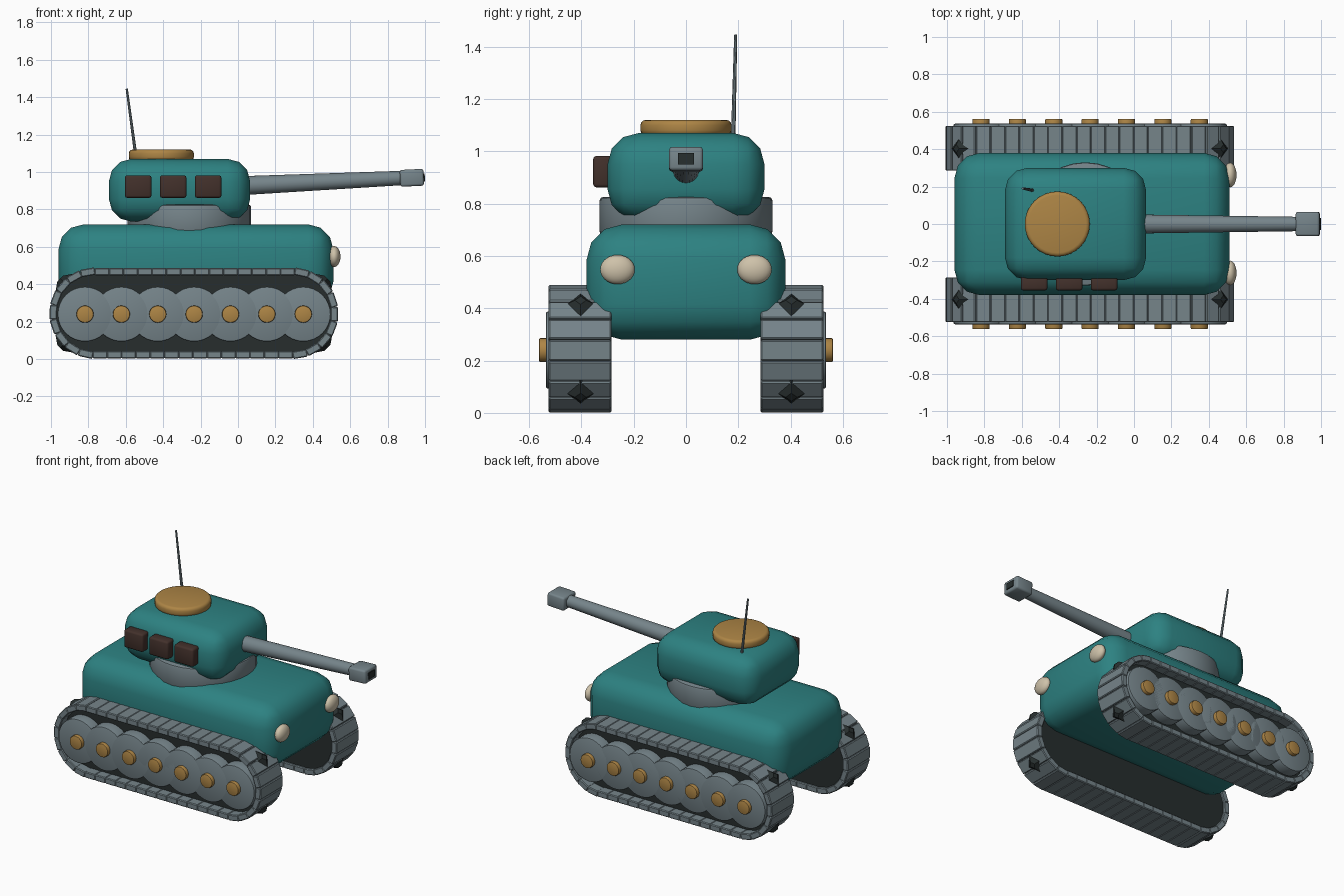
import bpy, bmesh, math
from mathutils import Vector, Matrix

if "Cube" in bpy.data.objects:
    bpy.data.objects.remove(bpy.data.objects["Cube"])


def material(name, r, g, b):
    m = bpy.data.materials.new(name)
    m.diffuse_color = (r, g, b, 1)
    m.use_nodes = True
    m.node_tree.nodes["Principled BSDF"].inputs["Base Color"].default_value = m.diffuse_color
    return m


TEAL = material("teal paint", 0.026, 0.222, 0.222)
STEEL = material("grey steel", 0.18, 0.232, 0.255)
DARK = material("dark iron", 0.02, 0.027, 0.027)
GOLD = material("brass", 0.42, 0.235, 0.06)
BROWN = material("brown armour", 0.055, 0.03, 0.024)
CREAM = material("cream glass", 0.62, 0.54, 0.40)


def finish(bm, name, mat, angle=50):
    bmesh.ops.recalc_face_normals(bm, faces=bm.faces)
    me = bpy.data.meshes.new(name)
    bm.to_mesh(me)
    bm.free()
    me.materials.append(mat)
    ob = bpy.data.objects.new(name, me)
    bpy.context.collection.objects.link(ob)
    if angle:
        bpy.ops.object.select_all(action='DESELECT')
        ob.select_set(True)
        bpy.context.view_layer.objects.active = ob
        bpy.ops.object.shade_smooth_by_angle(angle=math.radians(angle))
    return ob


def box(name, mat, lo, hi, bevel=0.0, segs=2, tilt=0.0, angle=50):
    lo, hi = Vector(lo), Vector(hi)
    bm = bmesh.new()
    bmesh.ops.create_cube(bm, size=1)
    bmesh.ops.scale(bm, vec=hi - lo, verts=bm.verts)
    if bevel:
        bmesh.ops.bevel(bm, geom=bm.edges[:], offset=bevel, segments=segs,
                        profile=0.5, affect='EDGES')
    bmesh.ops.transform(bm, verts=bm.verts, matrix=Matrix.Translation((lo + hi) / 2)
                        @ Matrix.Rotation(tilt, 4, 'Y'))
    return finish(bm, name, mat, angle)


def rod(name, mat, a, b, r1, r2=None, sides=32, bevel=0.0, segs=2):
    a, b = Vector(a), Vector(b)
    bm = bmesh.new()
    bmesh.ops.create_cone(bm, cap_ends=True, segments=sides, radius1=r1,
                          radius2=r1 if r2 is None else r2, depth=(b - a).length)
    if bevel:
        rims = [e for e in bm.edges if any(len(f.verts) > 4 for f in e.link_faces)]
        bmesh.ops.bevel(bm, geom=rims, offset=bevel, segments=segs,
                        profile=0.5, affect='EDGES')
    q = (b - a).to_track_quat('Z', 'Y').to_matrix().to_4x4()
    bmesh.ops.transform(bm, verts=bm.verts, matrix=Matrix.Translation((a + b) / 2) @ q)
    return finish(bm, name, mat, 40)


# Hull, turret ring and turret
box("hull", TEAL, (-0.96, -0.38, 0.28), (0.51, 0.38, 0.72), 0.135, 3)
rod("turret_ring", STEEL, (-0.26, 0, 0.68), (-0.26, 0, 0.825), 0.33, bevel=0.012)
box("turret", TEAL, (-0.69, -0.30, 0.735), (0.065, 0.30, 1.07), 0.12, 3)

# Hatch and antenna
rod("hatch", GOLD, (-0.41, 0, 1.06), (-0.41, 0, 1.12), 0.174, bevel=0.02, segs=3)
rod("antenna", STEEL, (-0.54, 0.18, 1.04), (-0.595, 0.19, 1.445), 0.009, 0.006, 8)

# Gun
slope = -math.atan2(0.042, 0.85)
rod("gun_barrel", STEEL, (0.0, 0, 0.926), (0.90, 0, 0.969), 0.051, 0.038, 24)
box("muzzle_block", STEEL, (0.866, -0.065, 0.924), (0.993, 0.065, 1.014), 0.012, 2, slope)
box("muzzle_bore", DARK, (0.95, -0.031, 0.949), (0.999, 0.031, 0.992), 0, 1, slope)

# Armour blocks on the turret side
for i in range(3):
    x = -0.605 + 0.187 * i
    box(f"armour_block_{i + 1}", BROWN, (x, -0.355, 0.862), (x + 0.142, -0.28, 0.982), 0.012)

# Track layout shared by both sides
X0, X1, ZC, R = -0.765, 0.293, 0.245, 0.242


def loop_point(s, r):
    """Position and outward angle at fraction s around the stadium loop."""
    straight, arc = X1 - X0, math.pi * r
    d = (s % 1.0) * 2 * (straight + arc)
    if d < straight:
        return Vector((X0 + d, 0, ZC + r)), math.pi / 2
    d -= straight
    if d < arc:
        a = math.pi / 2 - d / r
        return Vector((X1 + r * math.cos(a), 0, ZC + r * math.sin(a))), a
    d -= arc
    if d < straight:
        return Vector((X1 - d, 0, ZC - r)), -math.pi / 2
    a = -math.pi / 2 - (d - straight) / r
    return Vector((X0 + r * math.cos(a), 0, ZC + r * math.sin(a))), a


def track_plates(name, y):
    count, mid = 46, R - 0.02
    length = 2 * (X1 - X0 + math.pi * mid) / count
    bm = bmesh.new()
    for i in range(count):
        p, a = loop_point((i + 0.5) / count, mid)
        part = bmesh.new()
        bmesh.ops.create_cube(part, size=1)
        bmesh.ops.scale(part, vec=(0.04, 0.24, length * 1.03), verts=part.verts)
        bmesh.ops.bevel(part, geom=part.edges[:], offset=0.005, segments=1, affect='EDGES')
        bmesh.ops.transform(part, verts=part.verts,
                            matrix=Matrix.Translation(p + Vector((0, y, 0)))
                            @ Matrix.Rotation(-a, 4, 'Y'))
        tmp = bpy.data.meshes.new("plate")
        part.to_mesh(tmp)
        part.free()
        bm.from_mesh(tmp)
        bpy.data.meshes.remove(tmp)
    finish(bm, name, STEEL, 0)


def track_core(name, y0, y1):
    bm = bmesh.new()
    ring = [bm.verts.new(loop_point(i / 80, R - 0.032)[0] + Vector((0, y0, 0)))
            for i in range(80)]
    face = bm.faces.new(ring)
    ext = bmesh.ops.extrude_face_region(bm, geom=[face])
    moved = [v for v in ext["geom"] if isinstance(v, bmesh.types.BMVert)]
    bmesh.ops.translate(bm, verts=moved, vec=(0, y1 - y0, 0))
    finish(bm, name, DARK, 40)


def tooth(name, centre, a):
    """Four-sided double pyramid pointing outward at angle a."""
    bm = bmesh.new()
    for sgn in (1, -1):
        bmesh.ops.create_cone(bm, segments=4, radius1=0.066, radius2=0.022, depth=0.03,
                              cap_ends=True, matrix=Matrix.Rotation(0 if sgn > 0 else math.pi, 4, 'X')
                              @ Matrix.Translation((0, 0, 0.015)))
    bmesh.ops.transform(bm, verts=bm.verts, matrix=Matrix.Translation(centre)
                        @ Matrix.Rotation(math.pi / 2 - a, 4, 'Y'))
    finish(bm, name, DARK, 0)


for side, s in (("front", -1), ("back", 1)):
    track_plates(f"{side}_track_plates", s * 0.405)
    track_core(f"{side}_track_core", s * 0.30, s * 0.46)

    # Road wheels with brass hubs
    for i in range(7):
        x = -0.818 + 0.1945 * i
        rod(f"{side}_wheel_{i + 1}", STEEL, (x, s * 0.40, 0.24), (x, s * 0.536, 0.24),
            0.147, bevel=0.008)
        rod(f"{side}_hub_{i + 1}", GOLD, (x, s * 0.50, 0.24), (x, s * 0.562, 0.24),
            0.046, sides=20, bevel=0.006)

    # Sprocket teeth poking through the track ends
    for cx, angles in ((X0, (135, 225)), (X1, (45, -45))):
        for deg in angles:
            a = math.radians(deg)
            c = Vector((cx + 0.232 * math.cos(a), s * 0.403, ZC + 0.232 * math.sin(a)))
            tooth(f"{side}_sprocket_tooth", c, a)

    # Headlight
    bm = bmesh.new()
    bmesh.ops.create_uvsphere(bm, u_segments=24, v_segments=14, radius=1)
    bmesh.ops.scale(bm, vec=(0.034, 0.066, 0.056), verts=bm.verts)
    bmesh.ops.translate(bm, vec=(0.514, s * 0.262, 0.548), verts=bm.verts)
    finish(bm, f"{side}_headlight", CREAM)
